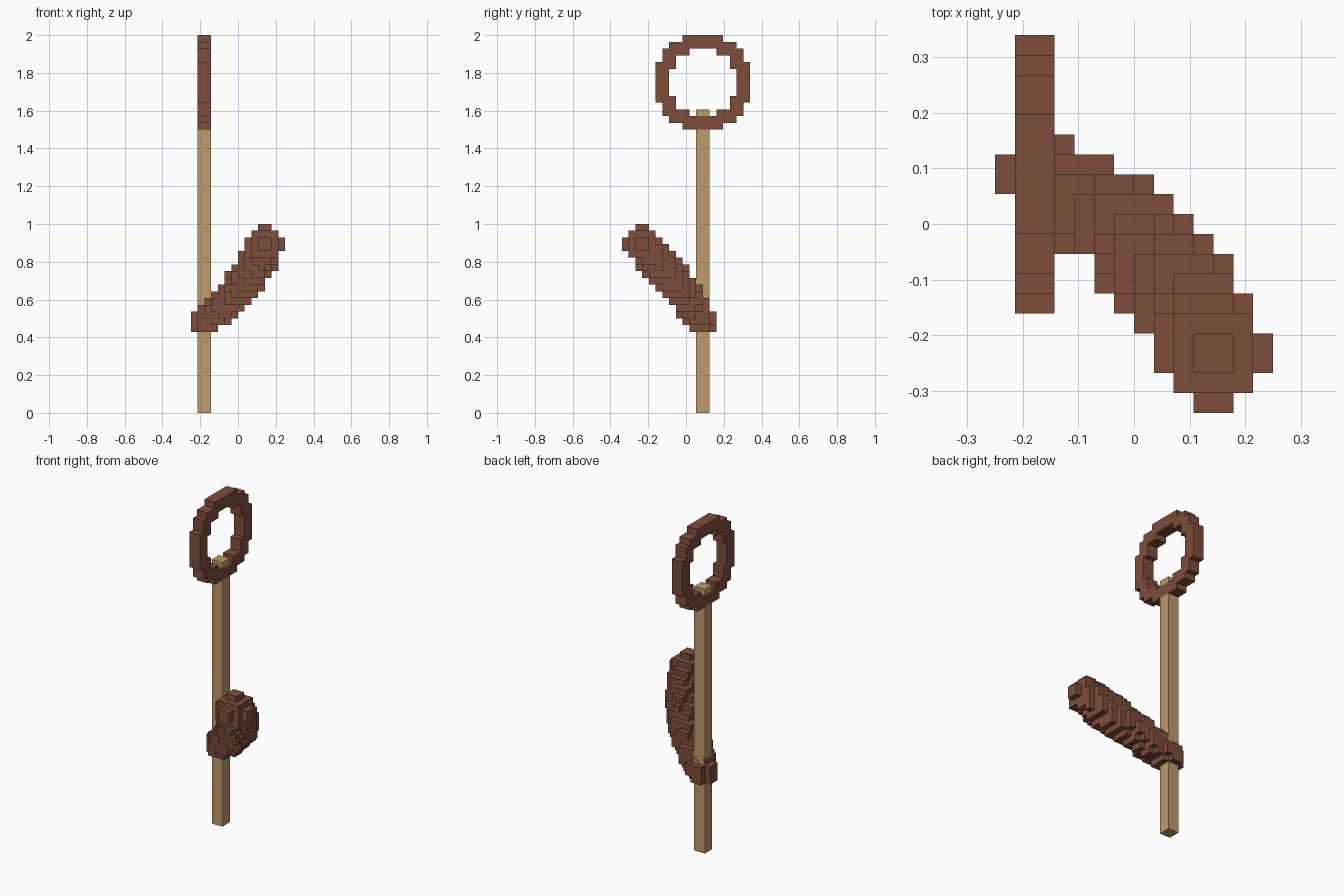
import bpy, bmesh, math
from mathutils import Vector

cube = bpy.data.objects.get("Cube")
if cube:
    bpy.data.objects.remove(cube, do_unlink=True)

U = 1 / 28          # size of one block
STAFF = (-5, 2.5)   # staff axis, in blocks


def material(name, rgb):
    m = bpy.data.materials.new(name)
    m.use_nodes = True
    m.diffuse_color = (*rgb, 1)
    m.node_tree.nodes["Principled BSDF"].inputs["Base Color"].default_value = (*rgb, 1)
    return m


brown = material("reddish_brown", (0.205, 0.074, 0.045))
tan = material("tan_wood", (0.515, 0.328, 0.147))


def add_object(name, bm, mat):
    me = bpy.data.meshes.new(name)
    bm.to_mesh(me)
    bm.free()
    me.materials.append(mat)
    ob = bpy.data.objects.new(name, me)
    bpy.context.collection.objects.link(ob)
    return ob


def add_box(name, lo, hi, mat):
    bm = bmesh.new()
    bmesh.ops.create_cube(bm, size=1)
    for v in bm.verts:
        v.co = Vector([(a + b) / 2 + c * (b - a) for a, b, c in zip(lo, hi, v.co)]) * U
    return add_object(name, bm, mat)


def add_blocks(name, cells, mat):
    """Skin a set of block centres, keeping only the outer faces."""
    bm = bmesh.new()
    verts = {}

    def vert(p):
        if p not in verts:
            verts[p] = bm.verts.new(Vector(p) * U)
        return verts[p]

    for c in cells:
        for axis in range(3):
            for s in (-1, 1):
                n = list(c)
                n[axis] += s
                if tuple(n) in cells:
                    continue
                ring = []
                for a, b in ((-.5, -.5), (.5, -.5), (.5, .5), (-.5, .5))[::s]:
                    p = list(c)
                    p[axis] += s * .5
                    p[(axis + 1) % 3] += a
                    p[(axis + 2) % 3] += b
                    ring.append(vert(tuple(p)))
                bm.faces.new(ring)
    bmesh.ops.dissolve_limit(bm, angle_limit=math.radians(1),
                             verts=bm.verts[:], edges=bm.edges[:])
    return add_object(name, bm, mat)


# Staff, with its tip showing inside the ring
x, y = STAFF
add_box("staff", (x - 1, y - 1, 0), (x + 1, y + 1, 42), tan)
add_box("staff_tip", (x - 1, y - 1, 44), (x + 1, y + 1, 45), tan)

# Stepped ring on top of the staff
offsets = [i + .5 for i in range(-7, 7)]
ring = {(x + dx, y + dy, 49 + dz)
        for dx in (-.5, .5) for dy in offsets for dz in offsets
        if 5 < math.hypot(dy, dz) < 7.2}
add_blocks("top_ring", ring, brown)

# Curved arm that thickens towards its free end
start, bend, end = Vector((-5, 2.5, 13.5)), Vector((1.9, -.8, 18.65)), Vector((4, -6.5, 25))
STEPS = 40
arm = set()
for i in range(STEPS + 1):
    t = i / STEPS
    p = start * (1 - t) ** 2 + bend * 2 * t * (1 - t) + end * t * t
    r = 2.1 + .65 * min(1, 2 * t)
    for ix in range(-8, 8):
        for iy in range(-10, 6):
            for iz in range(10, 29):
                c = (ix + .5, float(iy), iz + .5)
                if (Vector(c) - p).length < r:
                    arm.add(c)
add_blocks("side_arm", arm, brown)
